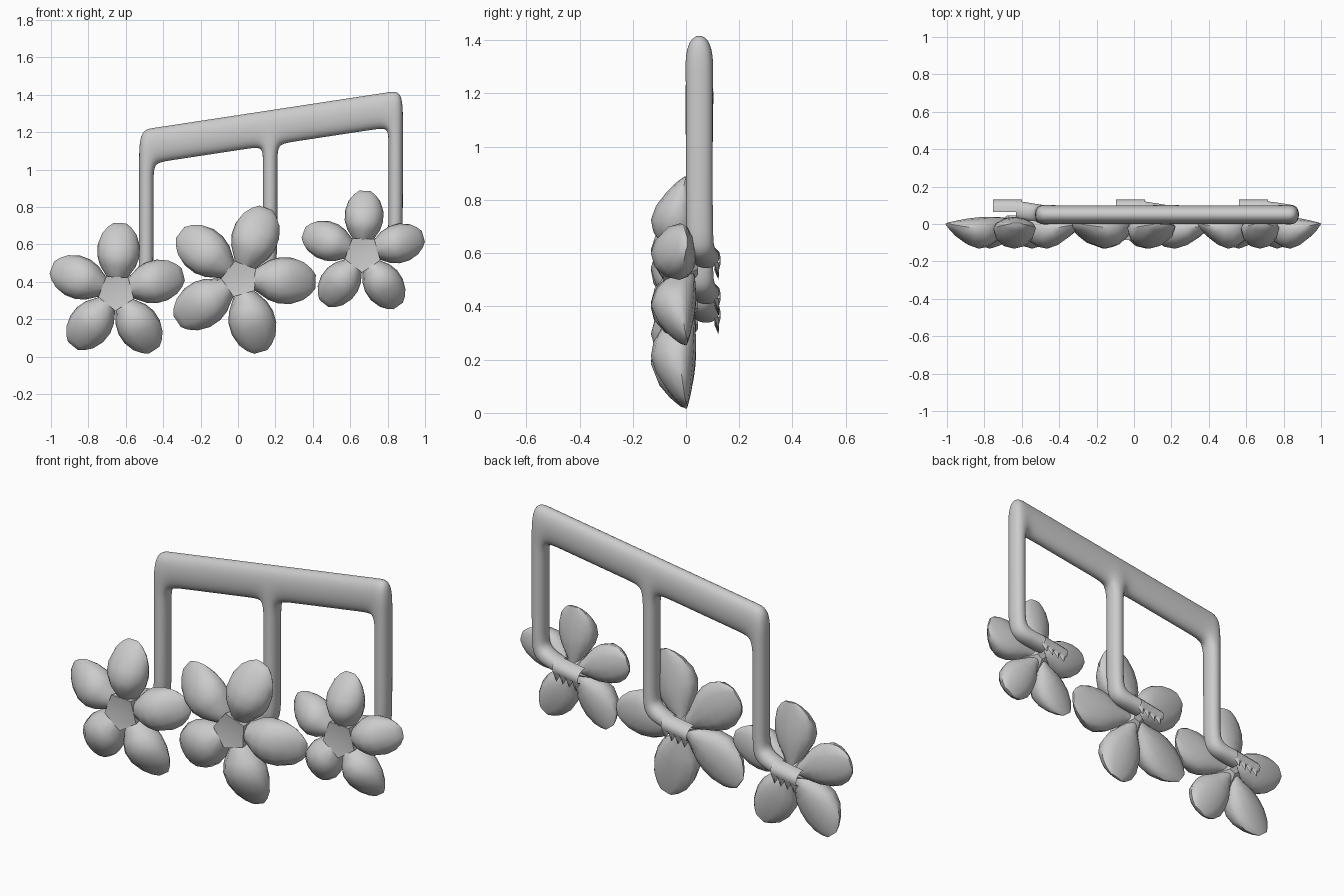
import bpy, bmesh, math
from mathutils import Vector

if "Cube" in bpy.data.objects:
    bpy.data.objects.remove(bpy.data.objects["Cube"])

# centre x, centre z, petal length, first petal angle, stem x
FLOWERS = [(-0.65, 0.345, 0.37, 15, -0.49),
           (0.01, 0.415, 0.405, -2, 0.172),
           (0.667, 0.55, 0.337, 16, 0.843)]
# petal stations: distance, half width (both per length), front y, back y
PETAL = [(0.0, 0.03, -0.03, 0.03), (0.22, 0.155, -0.085, 0.035),
         (0.38, 0.26, -0.122, 0.038), (0.52, 0.305, -0.132, 0.036),
         (0.68, 0.305, -0.112, 0.03), (0.84, 0.25, -0.07, 0.02),
         (0.94, 0.17, -0.035, 0.012), (1.0, 0.09, -0.008, 0.006)]


def finish(name, bm, angle=50):
    bmesh.ops.recalc_face_normals(bm, faces=bm.faces)
    me = bpy.data.meshes.new(name)
    bm.to_mesh(me)
    bm.free()
    ob = bpy.data.objects.new(name, me)
    bpy.context.collection.objects.link(ob)
    bpy.ops.object.select_all(action='DESELECT')
    ob.select_set(True)
    bpy.context.view_layer.objects.active = ob
    bpy.ops.object.shade_smooth_by_angle(angle=math.radians(angle))
    return ob


def loft(bm, rings, closed=True):
    n = len(rings[0])
    for a, b in zip(rings, rings[1:]):
        for i in range(n if closed else n - 1):
            j = (i + 1) % n
            bm.faces.new((a[i], a[j], b[j], b[i]))


def petal(name, cx, cz, length, ang):
    bm = bmesh.new()
    d, s = (math.cos(ang), math.sin(ang)), (-math.sin(ang), math.cos(ang))
    rings = []
    for r, w, yf, yb in PETAL:
        ring = []
        edge = 0.3 * yf + 0.4 * yb
        for k in range(12):
            t = math.tau * k / 12
            side, h = math.cos(t) * w * length, math.sin(t)
            y = edge + (yb - edge) * h if h > 0 else edge - (yf - edge) * h
            ring.append(bm.verts.new((cx + d[0] * r * length + s[0] * side, y,
                                      cz + d[1] * r * length + s[1] * side)))
        rings.append(ring)
    loft(bm, rings)
    bm.faces.new(rings[0])
    bm.faces.new(rings[-1])
    finish(name, bm)


def flower_core(name, cx, cz, start):
    # pentagon filling the middle, slightly dished
    bm = bmesh.new()
    rings = []
    for y, r in ((-0.085, 0.1), (0.0, 0.09), (0.045, 0.03)):
        rings.append([bm.verts.new((cx + r * math.cos(a), y, cz + r * math.sin(a)))
                      for a in (math.radians(start + 36 + 72 * k) for k in range(5))])
    loft(bm, rings)
    mid = bm.verts.new((cx, -0.07, cz))
    for i in range(5):
        bm.faces.new((rings[0][i], rings[0][(i + 1) % 5], mid))
    bm.faces.new(rings[-1])
    finish(name, bm, 30)


def torn_cuff(name, cx, cz):
    # ragged end of the stem wrapped over the back of the flower
    bm = bmesh.new()
    rings = []
    for k in range(9):
        x = cx + 0.05 - 0.155 * k / 8
        z = cz + 0.035 - 0.025 * k / 8
        ring = []
        for j in range(7):
            a = math.radians(100 - 25 * j)
            drop = (0.03 if k % 2 else -0.012) if j == 6 else 0
            ring.append(bm.verts.new((x, 0.075 + 0.055 * math.cos(a) + drop * 0.4,
                                      z + 0.045 * math.sin(a) - drop)))
        rings.append(ring)
    loft(bm, rings, closed=False)
    finish(name, bm)


def frame():
    # beam, stems and hooks as one box cage, rounded by subdivision
    bm = bmesh.new()
    faces, open_edges = [], set()
    pairs = []

    def P(x, z, y=0.05):
        pairs.append((bm.verts.new((x, y - 0.0545, z)), bm.verts.new((x, y + 0.0545, z))))
        return len(pairs) - 1

    hw, g, hb = 0.042, 0.07, 0.102
    mid = lambda x: 1.125 + 0.152 * (x + 0.48)
    xs = []
    for i, f in enumerate(FLOWERS):
        s = f[4]
        xs += ([s - hw - g] if i else []) + [s - hw, s + hw] + ([s + hw + g] if i < 2 else [])
    top = [P(x, mid(x) + hb) for x in xs]
    bot = [P(x, mid(x) - hb) for x in xs]
    for i in range(len(xs) - 1):
        faces.append((top[i], top[i + 1], bot[i + 1], bot[i]))
    for cx, cz, L, st, s in FLOWERS:
        i = xs.index(s - hw)
        prev = (bot[i], bot[i + 1])
        zj = mid(s) - hb
        rows = [((s - hw, zj - g), (s + hw, zj - g), 0.05),
                ((s - hw, cz + 0.18), (s + hw, cz + 0.18), 0.05),
                ((s - hw, cz + 0.115), (s + hw - 0.005, cz + 0.03), 0.053),
                ((s - hw - 0.05, cz + 0.09), (s - hw - 0.03, cz + 0.005), 0.065),
                ((cx + 0.02, cz + 0.08), (cx + 0.02, cz - 0.01), 0.075)]
        for l, r, y in rows:
            cur = (P(*l, y), P(*r, y))
            faces.append((prev[0], prev[1], cur[1], cur[0]))
            prev = cur
        open_edges.add(frozenset(prev))
    count = {}
    for f in faces:
        bm.faces.new([pairs[k][0] for k in f])
        bm.faces.new([pairs[k][1] for k in reversed(f)])
        for a, b in zip(f, f[1:] + f[:1]):
            count[frozenset((a, b))] = count.get(frozenset((a, b)), 0) + 1
    for e, c in count.items():
        if c == 1 and e not in open_edges:
            a, b = e
            bm.faces.new((pairs[a][0], pairs[b][0], pairs[b][1], pairs[a][1]))
    ob = finish("beam_and_stems", bm, 180)
    ob.modifiers.new("round", 'SUBSURF').levels = 3
    ob.modifiers["round"].render_levels = 3


frame()
for n, (cx, cz, length, start, stem) in enumerate(FLOWERS, 1):
    for k in range(5):
        petal(f"flower_{n}_petal_{k + 1}", cx, cz, length, math.radians(start + 72 * k))
    flower_core(f"flower_{n}_core", cx, cz, start)
    torn_cuff(f"flower_{n}_torn_cuff", cx, cz)
